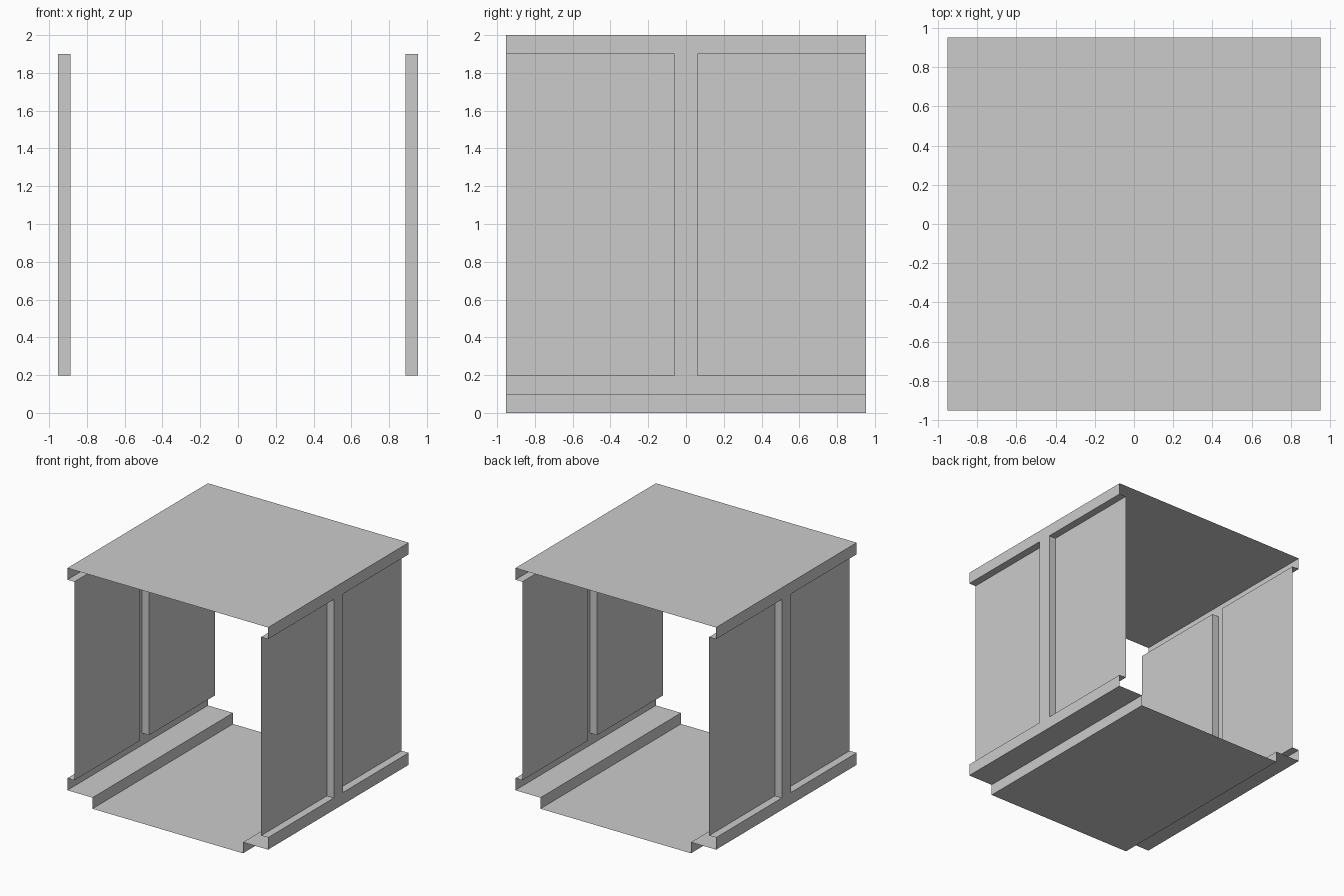
import bpy
import bmesh

if "Cube" in bpy.data.objects:
    bpy.data.objects.remove(bpy.data.objects["Cube"])

H = 0.952          # half width and half depth
FLOOR_X = 0.714    # half width of the floor pan
PANEL_X = 0.886    # plane of the recessed side panels
POST_Y = 0.061     # half width of the middle post
Z_SILL, Z_LOW, Z_HIGH, Z_TOP = 0.095, 0.198, 1.9, 2.0


def part(name, quads, mirror_x=False, mirror_y=False):
    """Open sheet part from quads, optionally mirrored across the centre."""
    bm = bmesh.new()
    for quad in quads:
        bm.faces.new([bm.verts.new(p) for p in quad])
    bmesh.ops.remove_doubles(bm, verts=bm.verts, dist=1e-5)
    mesh = bpy.data.meshes.new(name)
    bm.to_mesh(mesh)
    bm.free()
    obj = bpy.data.objects.new(name, mesh)
    bpy.context.collection.objects.link(obj)
    if mirror_x or mirror_y:
        mod = obj.modifiers.new("Mirror", 'MIRROR')
        mod.use_axis = (mirror_x, mirror_y, False)
    return obj


def sweep(profile, y0, y1):
    """Sweep an open (x, z) profile along y; normals point outwards."""
    return [((ax, y0, az), (ax, y1, az), (bx, y1, bz), (bx, y0, bz))
            for (ax, az), (bx, bz) in zip(profile, profile[1:])]


# Floor pan and roof sheet
part("floor", sweep([(-FLOOR_X, 0), (FLOOR_X, 0)], -H, H))
part("roof", sweep([(H, Z_TOP), (-H, Z_TOP)], -H, H))

# Stepped sill: floor edge up, out, and up to the panel ledge
part("sill", sweep([(FLOOR_X, 0), (FLOOR_X, Z_SILL), (H, Z_SILL), (H, Z_LOW)],
                   -H, H), mirror_x=True)

# Top rail under the roof edge
part("top_rail", sweep([(H, Z_HIGH), (H, Z_TOP)], -H, H), mirror_x=True)

# Middle post between the panels
part("middle_post", sweep([(H, Z_LOW), (H, Z_HIGH)], -POST_Y, POST_Y), mirror_x=True)

# Recessed panels with ledges and the return face against the post
panel = sweep([(H, Z_LOW), (PANEL_X, Z_LOW), (PANEL_X, Z_HIGH), (H, Z_HIGH)], POST_Y, H)
panel.append(((H, POST_Y, Z_LOW), (H, POST_Y, Z_HIGH),
              (PANEL_X, POST_Y, Z_HIGH), (PANEL_X, POST_Y, Z_LOW)))
part("side_panel", panel, mirror_x=True, mirror_y=True)
